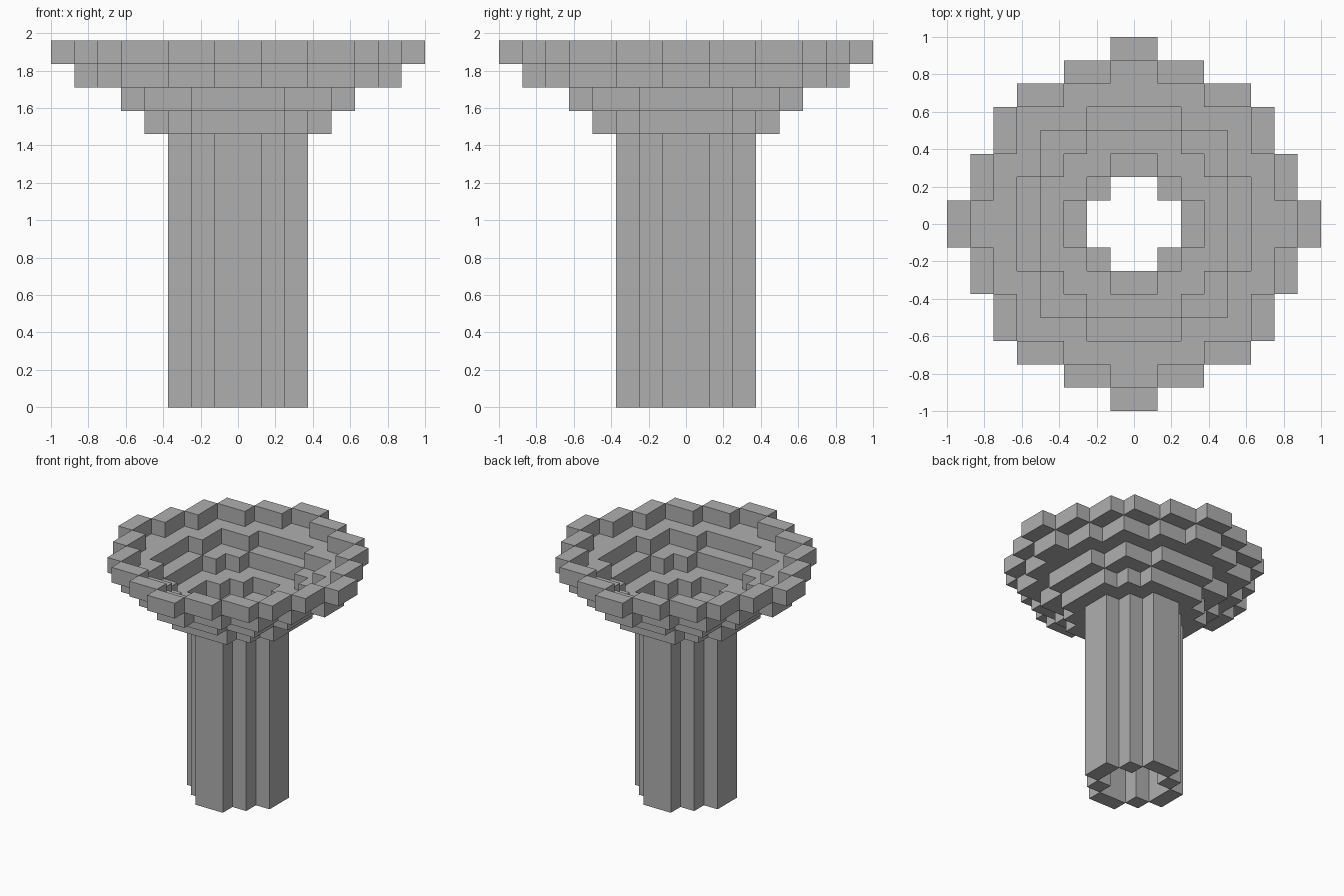
import bpy
import bmesh

cube = bpy.data.objects.get("Cube")
if cube:
    bpy.data.objects.remove(cube, do_unlink=True)

CELL = 0.125

grey = bpy.data.materials.new("plain_grey")
grey.use_nodes = True
colour = (0.43, 0.43, 0.43, 1)
grey.diffuse_color = colour
grey.node_tree.nodes["Principled BSDF"].inputs["Base Color"].default_value = colour

# Stepped round outlines: half widths and half depths in cells
HOLE = [(2, 1), (1, 2)]
STEM = [(3, 1), (2, 2), (1, 3)]
LOW = [(4, 2), (3, 3), (2, 4)]
MID = [(5, 2), (4, 4), (2, 5)]
HIGH = [(7, 1), (6, 3), (5, 5), (3, 6), (1, 7)]
RIM = [(8, 1), (7, 3), (6, 5), (5, 6), (3, 7), (1, 8)]


def inside(i, j, outline):
    x, y = abs(i + 0.5), abs(j + 0.5)
    return any(x < a and y < b for a, b in outline)


def stepped_ring(name, outer, inner, bottom, top):
    """Blocky ring between two stepped outlines, without interior walls."""
    cells = {(i, j) for i in range(-8, 8) for j in range(-8, 8)
             if inside(i, j, outer) and not inside(i, j, inner)}
    bm = bmesh.new()

    def quad(*points):
        bm.faces.new([bm.verts.new((x * CELL, y * CELL, z)) for x, y, z in points])

    for i, j in cells:
        corners = [(i, j), (i + 1, j), (i + 1, j + 1), (i, j + 1)]
        quad(*[(x, y, top) for x, y in corners])
        quad(*[(x, y, bottom) for x, y in reversed(corners)])
        # Side walls only where there is no neighbour
        for k, (dx, dy) in enumerate([(0, -1), (1, 0), (0, 1), (-1, 0)]):
            if (i + dx, j + dy) not in cells:
                a, b = corners[k], corners[(k + 1) % 4]
                quad((*a, bottom), (*b, bottom), (*b, top), (*a, top))
    bmesh.ops.remove_doubles(bm, verts=bm.verts, dist=0.0001)
    mesh = bpy.data.meshes.new(name)
    bm.to_mesh(mesh)
    bm.free()
    mesh.materials.append(grey)
    bpy.context.collection.objects.link(bpy.data.objects.new(name, mesh))


# Hollow stem
BASE = 1.46
stepped_ring("hollow_stem", STEM, HOLE, 0, BASE)

# Bowl: each ring starts where the one below it ends
bowl = [("bowl_bottom_ring", LOW, STEM), ("bowl_lower_ring", MID, LOW),
        ("bowl_upper_ring", HIGH, MID), ("bowl_rim", RIM, HIGH)]
for n, (name, outer, inner) in enumerate(bowl):
    z = BASE + n * CELL
    stepped_ring(name, outer, inner, z, z + CELL)
